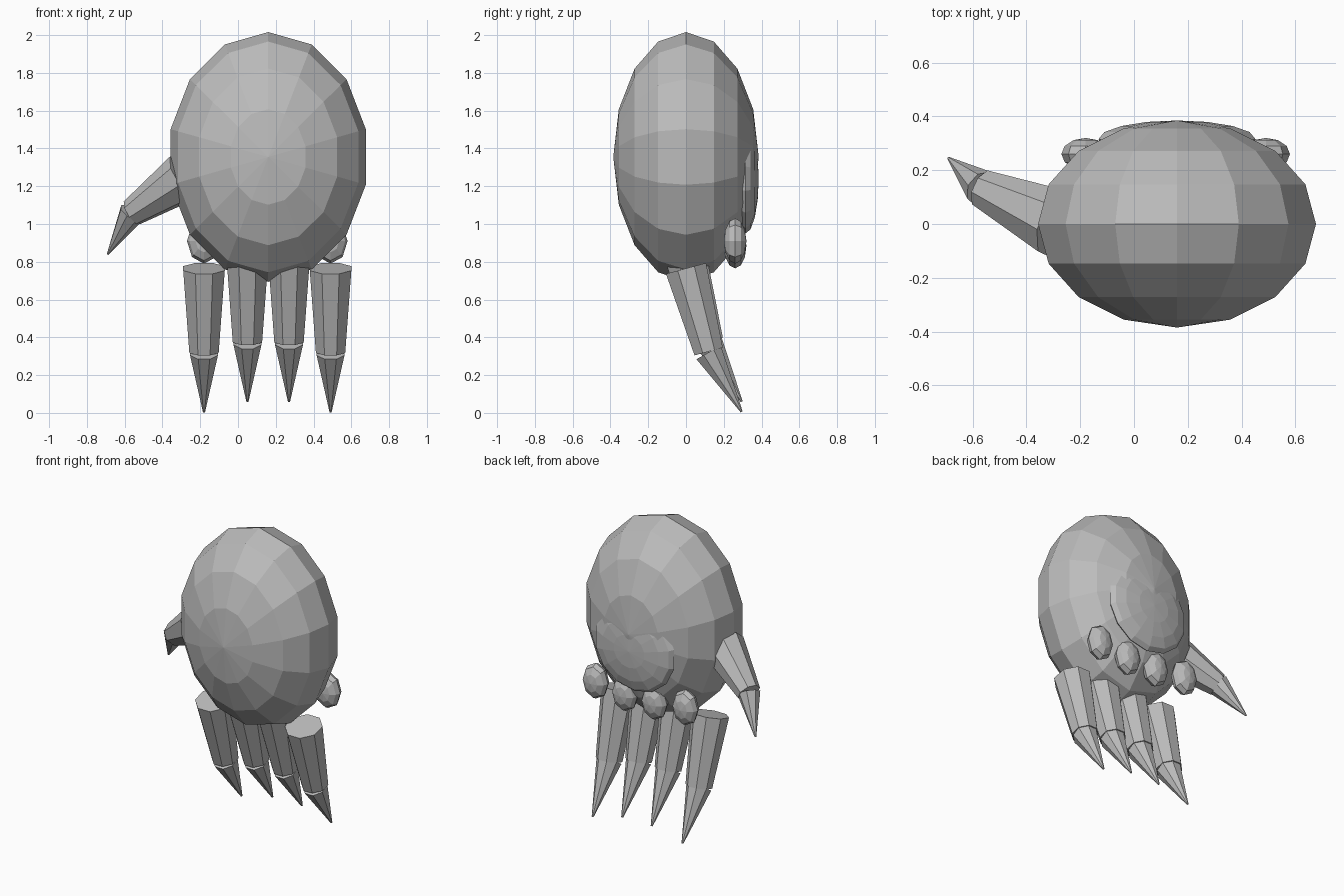
import bpy
import math
from mathutils import Vector, Matrix

if "Cube" in bpy.data.objects:
    bpy.data.objects.remove(bpy.data.objects["Cube"], do_unlink=True)

grey = bpy.data.materials.new("plain grey")
grey.use_nodes = True
colour = (0.5, 0.5, 0.5, 1)
grey.diffuse_color = colour
grey.node_tree.nodes["Principled BSDF"].inputs["Base Color"].default_value = colour


def finish(name):
    obj = bpy.context.object
    obj.name = name
    obj.data.materials.append(grey)
    return obj


def ellipsoid(name, centre, radii, segments, rings):
    """Faceted ellipsoid with its poles along the y axis."""
    bpy.ops.mesh.primitive_uv_sphere_add(segments=segments, ring_count=rings, radius=1)
    obj = finish(name)
    obj.data.transform(Matrix.Diagonal((*radii, 1)) @ Matrix.Rotation(math.pi / 2, 4, "X"))
    obj.location = centre


def taper(name, start, end, r_start, r_end):
    """Eight-sided tapered segment between two points."""
    start, end = Vector(start), Vector(end)
    axis = end - start
    bpy.ops.mesh.primitive_cone_add(vertices=8, radius1=r_start, radius2=r_end, depth=axis.length)
    obj = finish(name)
    turn = axis.to_track_quat("Z", "Y").to_matrix().to_4x4()
    obj.data.transform(turn @ Matrix.Rotation(math.pi / 8, 4, "Z"))
    obj.location = (start + end) / 2


# Palm and the raised pad on its back
ellipsoid("palm", (0.16, 0, 1.355), (0.53, 0.385, 0.661), 14, 8)
ellipsoid("back_pad", (0.16, 0.315, 1.24), (0.30, 0.07, 0.29), 14, 8)

# Four fingers, each with a knuckle, a tapered shaft and a pointed claw
for i, x in enumerate((-0.18, 0.05, 0.27, 0.49)):
    inner = i in (1, 2)
    lift = 0.055 if inner else 0
    ellipsoid(f"knuckle_{i + 1}", (x, 0.26, 0.885 if inner else 0.91), (0.09, 0.06, 0.12), 8, 6)
    taper(f"finger_{i + 1}", (x, 0, 0.765 + lift), (x, 0.12, 0.325 + lift), 0.119, 0.084)
    taper(f"claw_{i + 1}", (x, 0.12, 0.32 + lift), (x, 0.295, 0.005 + lift), 0.08, 0.006)

# Thumb
joint = (-0.56, 0.13, 1.06)
taper("thumb", (-0.28, 0, 1.25), joint, 0.135, 0.075)
taper("thumb_claw", joint, (-0.69, 0.245, 0.84), 0.072, 0.005)
